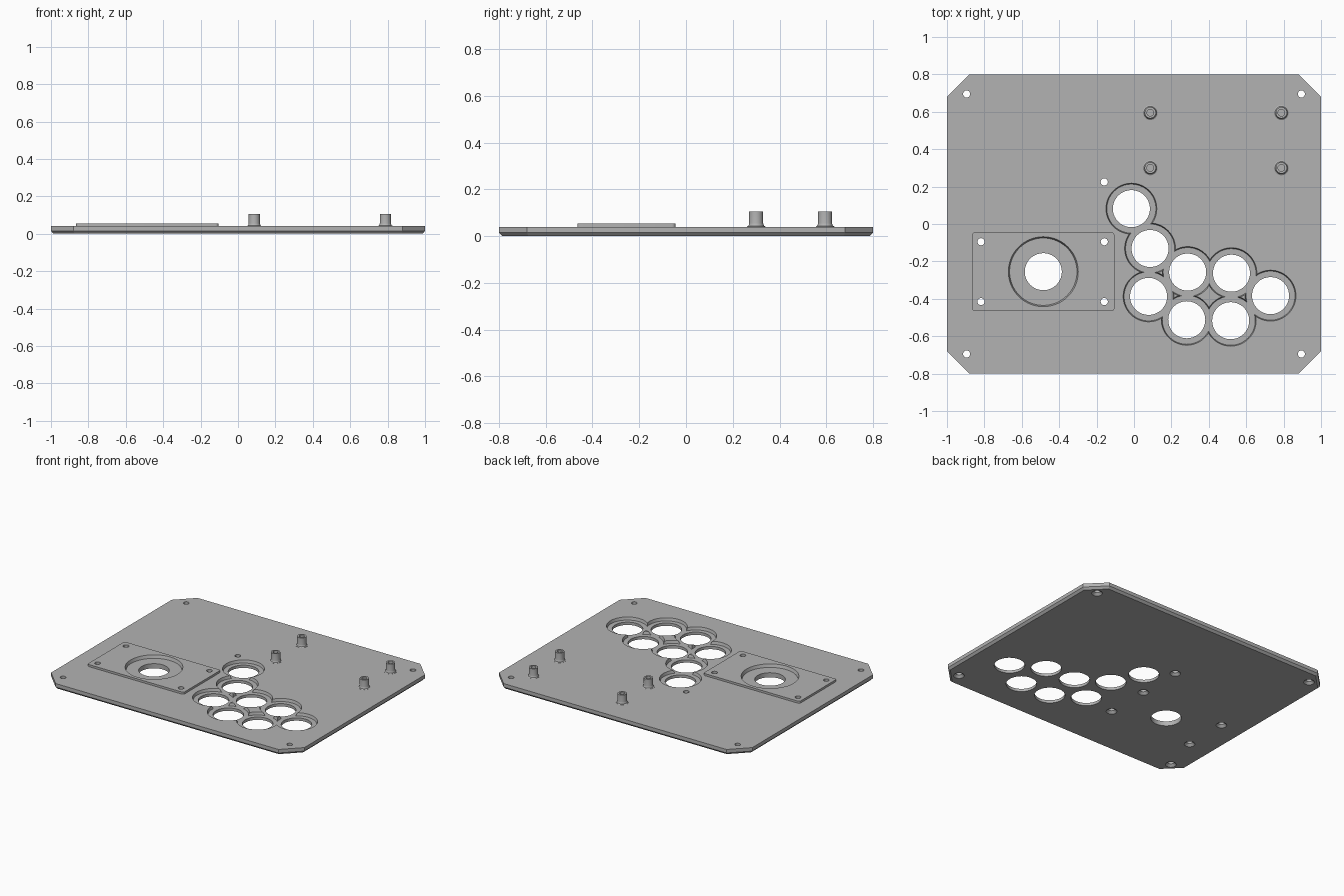
import bpy, bmesh, math

if "Cube" in bpy.data.objects:
    bpy.data.objects.remove(bpy.data.objects["Cube"], do_unlink=True)

grey = bpy.data.materials.new("plain grey")
grey.use_nodes = True
GREY = (0.45, 0.45, 0.45, 1)
grey.diffuse_color = GREY
grey.node_tree.nodes["Principled BSDF"].inputs["Base Color"].default_value = GREY


def make(name, bm):
    bmesh.ops.recalc_face_normals(bm, faces=bm.faces)
    mesh = bpy.data.meshes.new(name)
    bm.to_mesh(mesh)
    bm.free()
    mesh.materials.append(grey)
    ob = bpy.data.objects.new(name, mesh)
    bpy.context.scene.collection.objects.link(ob)
    return ob


def loft(name, rings):
    """Solid through stacked rings of points, capped at both ends."""
    bm = bmesh.new()
    loops = [[bm.verts.new(p) for p in ring] for ring in rings]
    n = len(loops[0])
    for a, b in zip(loops, loops[1:]):
        for i in range(n):
            j = (i + 1) % n
            bm.faces.new((a[i], a[j], b[j], b[i]))
    bm.faces.new(loops[0][::-1])
    bm.faces.new(loops[-1])
    return make(name, bm)


def circle(x, y, r, z, n):
    return [(x + r * math.cos(2 * math.pi * i / n),
             y + r * math.sin(2 * math.pi * i / n), z) for i in range(n)]


def lathe(name, x, y, profile, n=64):
    return loft(name, [circle(x, y, r, z, n) for r, z in profile])


def chamfered_outline(inset, z):
    x, y, c = 1 - inset, 0.8 - inset, 0.12 - 0.586 * inset
    return [(x, c - y, z), (x, y - c, z), (x - c, y, z), (c - x, y, z),
            (-x, y - c, z), (-x, c - y, z), (c - x, -y, z), (x - c, -y, z)]


def rounded_outline(cx, cy, hx, hy, r, z, steps=6):
    pts = []
    for k, (sx, sy) in enumerate([(1, 1), (-1, 1), (-1, -1), (1, -1)]):
        for i in range(steps + 1):
            a = math.pi / 2 * (k + i / steps)
            pts.append((cx + sx * (hx - r) + r * math.cos(a),
                        cy + sy * (hy - r) + r * math.sin(a), z))
    return pts


def cut(targets, cutter):
    for ob in targets:
        mod = ob.modifiers.new("cut", 'BOOLEAN')
        mod.operation = 'DIFFERENCE'
        mod.solver = 'EXACT'
        mod.object = cutter
        with bpy.context.temp_override(object=ob, active_object=ob):
            bpy.ops.object.modifier_apply(modifier=mod.name)
    bpy.data.objects.remove(cutter, do_unlink=True)


TOP, RAISED = 0.04, 0.055
STICK = (-0.485, -0.255)

# Main panel with clipped corners and a chamfered underside
panel = loft("panel", [chamfered_outline(0.014, 0),
                       chamfered_outline(0, 0.015),
                       chamfered_outline(0, TOP)])

# Raised plate around the stick opening
stick_plate = loft("stick_plate", [
    rounded_outline(*STICK, 0.38, 0.21, 0.015, z) for z in (TOP, RAISED)])

# Button wells: shallow overlapping recesses, each with a through hole
buttons = [(-0.014, 0.082), (0.086, -0.131), (0.287, -0.257), (0.521, -0.263),
           (0.73, -0.383), (0.078, -0.387), (0.282, -0.512), (0.517, -0.517)]
for x, y in buttons:
    cut([panel], lathe("cutter", x, y, [(0.131, 0.02), (0.136, TOP), (0.136, 0.07)]))
for x, y in buttons:
    cut([panel], lathe("cutter", x, y, [(0.099, -0.1), (0.099, 0.1)]))

# Stick opening: stepped round recess and through hole
both = [panel, stick_plate]
cut(both, lathe("cutter", *STICK, [(0.18, 0.033), (0.187, RAISED), (0.187, 0.08)]))
cut([panel], lathe("cutter", *STICK, [(0.099, -0.1), (0.099, 0.1)]))

# Screw holes, countersunk from below
corner_screws = [(sx * 0.895, sy * 0.695) for sx in (-1, 1) for sy in (-1, 1)]
plate_screws = [(x, y) for x in (-0.818, -0.159) for y in (-0.095, -0.415)]
for x, y in corner_screws + plate_screws + [(-0.159, 0.225)]:
    targets = both if (x, y) in plate_screws else [panel]
    cut(targets, lathe("cutter", x, y, [(0.035, -0.02), (0.035, 0),
                                        (0.019, 0.016), (0.019, 0.1)], 32))

# Board standoffs: flared foot and blind screw hole
parts = [panel, stick_plate]
for depth, y in (("back", 0.595), ("front", 0.3)):
    for side, x in (("right", 0.087), ("left", 0.788)):
        parts.append(lathe(f"standoff_{depth}_{side}", x, y, [
            (0.04, 0.039), (0.04, 0.041), (0.034, 0.044), (0.031, 0.05),
            (0.03, 0.056), (0.03, 0.105), (0.018, 0.105), (0.018, 0.042)], 32))

# Smooth round walls while keeping hard edges
for ob in bpy.context.view_layer.objects:
    ob.select_set(ob in parts)
bpy.context.view_layer.objects.active = panel
bpy.ops.object.shade_smooth_by_angle(angle=math.radians(25))
